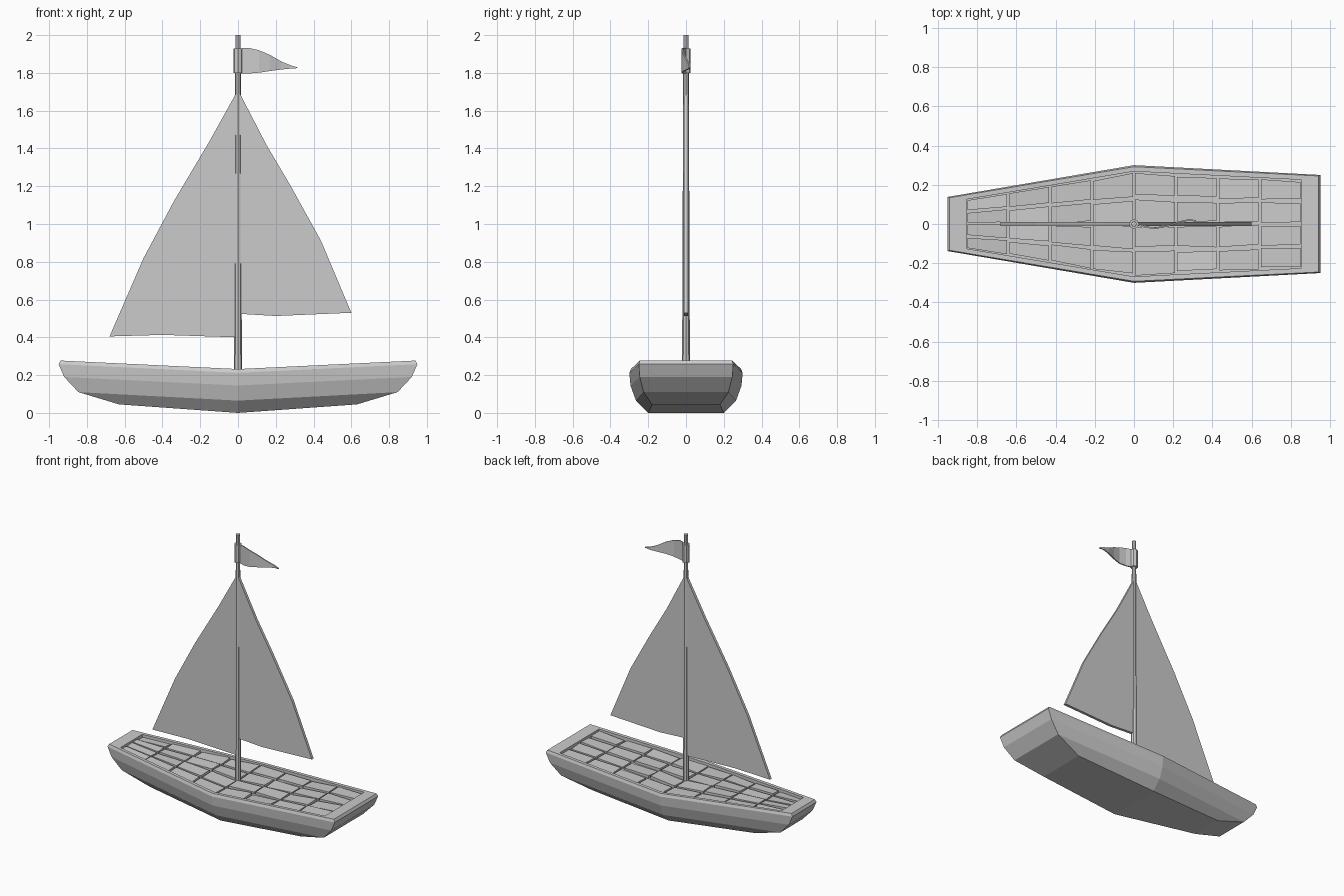
import bpy, bmesh, random
from mathutils import Vector

if "Cube" in bpy.data.objects:
    bpy.data.objects.remove(bpy.data.objects["Cube"])

random.seed(4)


def finish(name, bm):
    bmesh.ops.recalc_face_normals(bm, faces=bm.faces[:])
    mesh = bpy.data.meshes.new(name)
    bm.to_mesh(mesh)
    bm.free()
    obj = bpy.data.objects.new(name, mesh)
    bpy.context.collection.objects.link(obj)
    return obj


def plate(name, outline, half):
    """Flat upright panel in the xz plane with some thickness."""
    bm = bmesh.new()
    front = bm.faces.new([bm.verts.new((x, -half, z)) for x, z in outline])
    ext = bmesh.ops.extrude_face_region(bm, geom=[front], use_keep_orig=True)
    verts = [g for g in ext["geom"] if isinstance(g, bmesh.types.BMVert)]
    bmesh.ops.translate(bm, verts=verts, vec=(0, 2 * half, 0))
    return finish(name, bm)


# Hull: six-sided rings from the sunken deck over the rim down to the keel
# (end x, end z, middle z, bow half width, middle half width, stern half width)
levels = [
    (0.855, 0.243, 0.203, 0.125, 0.268, 0.225),
    (0.855, 0.272, 0.232, 0.125, 0.268, 0.225),
    (0.94, 0.277, 0.232, 0.134, 0.292, 0.245),
    (0.95, 0.258, 0.212, 0.138, 0.300, 0.250),
    (0.92, 0.190, 0.145, 0.135, 0.294, 0.245),
    (0.845, 0.110, 0.065, 0.125, 0.265, 0.225),
    (0.63, 0.045, 0.000, 0.115, 0.200, 0.180),
]
bm = bmesh.new()
rings = []
for xe, ze, zm, b, m, s in levels:
    pts = [(-xe, -b, ze), (0, -m, zm), (xe, -s, ze),
           (xe, s, ze), (0, m, zm), (-xe, b, ze)]
    rings.append([bm.verts.new(p) for p in pts])
for r, q in zip(rings, rings[1:]):
    for i in range(6):
        j = (i + 1) % 6
        bm.faces.new((r[i], r[j], q[j], q[i]))
for r in (rings[0], rings[-1]):
    bm.faces.new((r[0], r[1], r[4], r[5]))
    bm.faces.new((r[1], r[2], r[3], r[4]))
finish("hull", bm)


# Deck planks: uneven boards laid in four rows inside the rim
def deck_width(x):
    end = 0.125 if x < 0 else 0.225
    return 0.268 + (end - 0.268) * abs(x) / 0.855


def deck_point(x, v):
    return Vector((x, v * deck_width(x), 0.203 + 0.04 * abs(x) / 0.855))


bm = bmesh.new()
cols, rows = 8, 4
step = 1.71 / cols
for c in range(cols):
    x0, x1 = -0.855 + c * step + 0.006, -0.855 + (c + 1) * step - 0.006
    for r in range(rows):
        v0, v1 = -1 + 2 * r / rows, -1 + 2 * (r + 1) / rows
        low, top = [], []
        for x, v, side in ((x0, v0, 1), (x1, v0, 1), (x1, v1, -1), (x0, v1, -1)):
            p = deck_point(x, v + side * random.uniform(0.015, 0.07))
            low.append(bm.verts.new(p))
            top.append(bm.verts.new(p + Vector((0, 0, random.uniform(0.010, 0.022)))))
        bm.faces.new(low)
        bm.faces.new(top)
        for i in range(4):
            j = (i + 1) % 4
            bm.faces.new((low[i], low[j], top[j], top[i]))
finish("deck_planks", bm)

# Mast
bpy.ops.mesh.primitive_cone_add(vertices=8, radius1=0.021, radius2=0.014,
                                depth=1.8, location=(0, 0, 1.1))
bpy.context.object.name = "mast"

# Sails
plate("fore_sail", [(0, 1.71), (-0.15, 1.44), (-0.34, 1.12), (-0.50, 0.82),
                    (-0.68, 0.405), (-0.40, 0.413), (0, 0.40)], 0.01)
plate("main_sail", [(0, 1.71), (0.15, 1.42), (0.28, 1.20), (0.44, 0.91),
                    (0.60, 0.53), (0.20, 0.513), (0, 0.525)], 0.01)

# Pennant: sleeve round the mast and a waving tapered cloth
bpy.ops.mesh.primitive_cylinder_add(vertices=8, radius=0.025, depth=0.13,
                                    location=(0, 0, 1.865))
bpy.context.object.name = "flag_sleeve"
bm = bmesh.new()
# (x, y, lower z, upper z)
stations = [(0.01, 0.0, 1.797, 1.93), (0.06, -0.016, 1.797, 1.932),
            (0.11, -0.021, 1.801, 1.920), (0.17, -0.010, 1.810, 1.895),
            (0.23, 0.010, 1.818, 1.860), (0.28, 0.021, 1.823, 1.840),
            (0.315, 0.016, 1.825, 1.829)]
strips = [[bm.verts.new(p) for p in ((x, y - 0.004, lo), (x, y + 0.004, lo),
                                     (x, y + 0.004, hi), (x, y - 0.004, hi))]
          for x, y, lo, hi in stations]
for a, b in zip(strips, strips[1:]):
    for i in range(4):
        j = (i + 1) % 4
        bm.faces.new((a[i], a[j], b[j], b[i]))
bm.faces.new(strips[0])
bm.faces.new(strips[-1])
finish("flag", bm)
